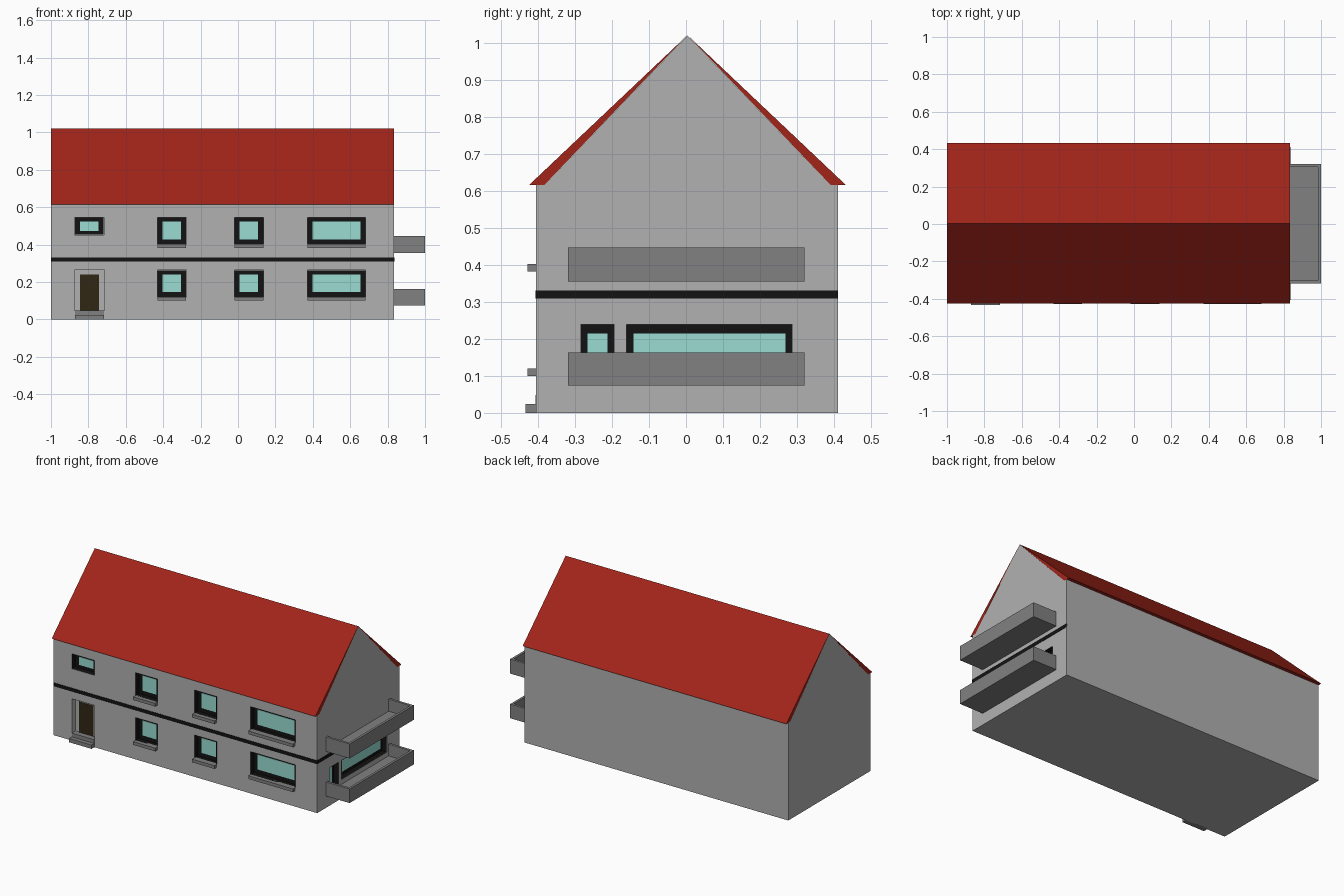
import bpy, bmesh

if "Cube" in bpy.data.objects:
    bpy.data.objects.remove(bpy.data.objects["Cube"])

F, B = -0.405, 0.411          # front and back wall planes
L, R = -1.0, 0.835            # left and right wall planes
MID, EAVE, PEAK = 0.004, 0.615, 1.02
DEPTH = 0.033                 # depth of window and door recesses


def mat(name, r, g, b):
    m = bpy.data.materials.new(name)
    m.diffuse_color = (r, g, b, 1)
    m.use_nodes = True
    m.node_tree.nodes["Principled BSDF"].inputs["Base Color"].default_value = m.diffuse_color
    return m


WALL = mat("wall_grey", 0.44, 0.44, 0.44)
STONE = mat("dark_grey", 0.22, 0.22, 0.22)
BLACK = mat("black", 0.006, 0.006, 0.006)
GLASS = mat("glass", 0.32, 0.72, 0.65)
RED = mat("roof_red", 0.36, 0.018, 0.01)
BROWN = mat("door_brown", 0.03, 0.02, 0.007)


def finish(name, bm, material):
    bmesh.ops.recalc_face_normals(bm, faces=bm.faces)
    me = bpy.data.meshes.new(name)
    bm.to_mesh(me)
    bm.free()
    ob = bpy.data.objects.new(name, me)
    bpy.context.collection.objects.link(ob)
    if material:
        me.materials.append(material)
    return ob


def add_box(bm, lo, hi):
    vs = bmesh.ops.create_cube(bm, size=1)["verts"]
    for v in vs:
        v.co = [hi[i] if v.co[i] > 0 else lo[i] for i in range(3)]
    return vs


def box(name, lo, hi, material):
    bm = bmesh.new()
    add_box(bm, lo, hi)
    return finish(name, bm, material)


def prism(name, profile, x0, x1, material):
    """Extrude a (y, z) profile along x."""
    bm = bmesh.new()
    f = bm.faces.new([bm.verts.new((x0, y, z)) for y, z in profile])
    ext = bmesh.ops.extrude_face_region(bm, geom=[f])["geom"]
    bmesh.ops.translate(bm, vec=(x1 - x0, 0, 0),
                        verts=[v for v in ext if isinstance(v, bmesh.types.BMVert)])
    return finish(name, bm, material)


# House body with both gables
half = (B - F) / 2
body = prism("house_walls", [(F, 0), (B, 0), (B, EAVE), (MID + 0.387, EAVE), (MID, PEAK - 0.001),
                             (MID - 0.387, EAVE), (F, EAVE)], L, R, WALL)

# Roof slopes, thinning towards the ridge
for s, side in ((-1, "front"), (1, "back")):
    prism(side + "_roof_slope", [(MID, PEAK), (MID + s * 0.428, EAVE), (MID + s * 0.387, EAVE)],
          L, R, RED)

cutter_bm = bmesh.new()


def opening(name, side, a0, a1, z0, z1, frame, pane, margins):
    """Recess in the front or right wall: open lining plus a pane at its back."""
    def span(a, b, za, zb, d0, d1):
        if side == "front":
            return (a, F + d0, za), (b, F + d1, zb)
        return (R - d1, a, za), (R - d0, b, zb)

    e = 0.001
    add_box(cutter_bm, *span(a0 - e, a1 + e, z0 - e, z1 + e, -0.05, DEPTH + e))
    bm = bmesh.new()
    add_box(bm, *span(a0, a1, z0, z1, 0, DEPTH))
    bmesh.ops.recalc_face_normals(bm, faces=bm.faces)
    axis, sign = (1, -1) if side == "front" else (0, 1)
    outer = [f for f in bm.faces if f.normal[axis] * sign > 0.9]
    bmesh.ops.delete(bm, geom=outer, context="FACES")
    lining = finish(name + "_frame", bm, frame)
    lining.data.flip_normals()
    ms, mt, mb = margins
    box(name + "_pane", *span(a0 + ms, a1 - ms, z0 + mb, z1 - mt, DEPTH - 0.002, DEPTH), pane)


# Front windows with sills on both floors
FRONT = (0.027, 0.022, 0.026)
for floor, z0, z1 in (("lower", 0.12, 0.262), ("upper", 0.402, 0.545)):
    for i, (x0, x1) in enumerate(((-0.43, -0.277), (-0.019, 0.135), (0.372, 0.682))):
        name = f"{floor}_window_{i + 1}"
        opening(name, "front", x0, x1, z0, z1, BLACK, GLASS, FRONT)
        box(name + "_sill", (x0, -0.428, z0 - 0.02), (x1, F + 0.01, z0), STONE)
opening("small_window", "front", -0.872, -0.718, 0.453, 0.545, BLACK, GLASS, (0.027, 0.022, 0.019))

# Front door with threshold and step
opening("front_door", "front", -0.872, -0.716, 0.048, 0.262, WALL, BROWN, (0.028, 0.022, 0))
box("door_threshold", (-0.872, F - 0.002, 0.02), (-0.716, F + DEPTH, 0.048), STONE)
box("door_step", (-0.872, -0.433, 0), (-0.716, F + 0.01, 0.024), STONE)

# Balcony door and wide window on the right side
SIDE = (0.018, 0.024, 0.02)
opening("balcony_door", "right", -0.284, -0.194, 0.09, 0.238, BLACK, GLASS, SIDE)
opening("balcony_window", "right", -0.16, 0.286, 0.12, 0.238, BLACK, GLASS, SIDE)

# Cut the recesses out of the walls
cutter = finish("recess_cutter", cutter_bm, None)
cutter.hide_render = True
mod = body.modifiers.new("recesses", "BOOLEAN")
mod.operation, mod.object, mod.solver = "DIFFERENCE", cutter, "EXACT"
bpy.context.view_layer.objects.active = body
bpy.ops.object.modifier_apply(modifier=mod.name)
bpy.data.objects.remove(cutter)

# Black band between floors on the front and right walls
box("front_band", (L, F - 0.002, 0.309), (R + 0.002, F + 0.005, 0.331), BLACK)
box("right_band", (R - 0.005, F, 0.309), (R + 0.002, B, 0.331), BLACK)

# Balconies: floor slab, front parapet and two side parapets
T, Y0, Y1 = 0.015, -0.318, 0.32
for floor, z0, z1 in (("lower", 0.074, 0.163), ("upper", 0.355, 0.446)):
    name = floor + "_balcony"
    box(name + "_floor", (R, Y0, z0), (1, Y1, z0 + T), STONE)
    box(name + "_front_parapet", (1 - T, Y0, z0 + T), (1, Y1, z1), STONE)
    box(name + "_near_parapet", (R, Y0, z0 + T), (1 - T, Y0 + T, z1), STONE)
    box(name + "_far_parapet", (R, Y1 - T, z0 + T), (1 - T, Y1, z1), STONE)
